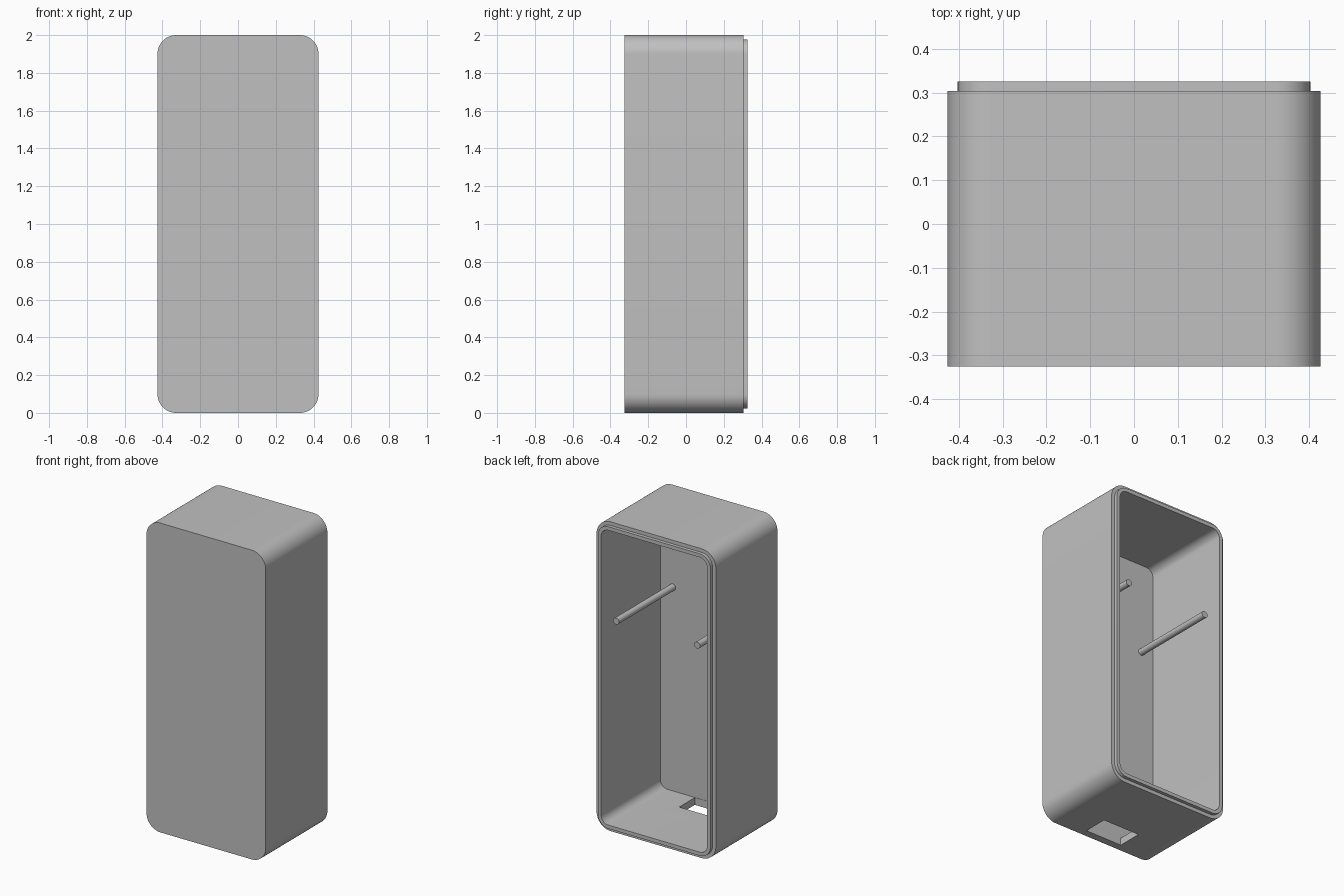
import bpy, bmesh, math
from mathutils import Vector

if "Cube" in bpy.data.objects:
    bpy.data.objects.remove(bpy.data.objects["Cube"])

WIDTH, HEIGHT, RADIUS = 0.853, 2.0, 0.1
FRONT, STEP, BACK = -0.326, 0.304, 0.326
WALL = 0.047
LIP = WALL / 2
CORNER_STEPS = 12

grey = bpy.data.materials.new("plain grey")
grey.use_nodes = True
colour = (0.53, 0.53, 0.53, 1)
grey.diffuse_color = colour
grey.node_tree.nodes["Principled BSDF"].inputs["Base Color"].default_value = colour


def make_object(name, bm):
    bmesh.ops.recalc_face_normals(bm, faces=bm.faces)
    mesh = bpy.data.meshes.new(name)
    bm.to_mesh(mesh)
    bm.free()
    mesh.materials.append(grey)
    obj = bpy.data.objects.new(name, mesh)
    bpy.context.collection.objects.link(obj)
    return obj


def activate(obj):
    bpy.ops.object.select_all(action='DESELECT')
    obj.select_set(True)
    bpy.context.view_layer.objects.active = obj


def smooth(obj):
    activate(obj)
    bpy.ops.object.shade_smooth_by_angle(angle=math.radians(30))


def rounded_ring(bm, inset, y):
    """Rounded rectangle of vertices in the xz plane, shrunk by inset."""
    radius = RADIUS - inset
    cx, cz = WIDTH / 2 - RADIUS, HEIGHT / 2 - RADIUS
    ring = []
    for quarter, (sx, sz) in enumerate([(1, 1), (-1, 1), (-1, -1), (1, -1)]):
        for i in range(CORNER_STEPS + 1):
            a = (quarter + i / CORNER_STEPS) * math.pi / 2
            ring.append(bm.verts.new((sx * cx + radius * math.cos(a), y,
                                      HEIGHT / 2 + sz * cz + radius * math.sin(a))))
    return ring


# Hollow case: outer wall, step, raised lip, inner wall
bm = bmesh.new()
profile = [(0, FRONT), (0, STEP), (LIP, STEP), (LIP, BACK), (WALL, BACK), (WALL, FRONT + WALL)]
rings = [rounded_ring(bm, inset, y) for inset, y in profile]
for a, b in zip(rings, rings[1:]):
    for i in range(len(a)):
        j = (i + 1) % len(a)
        bm.faces.new((a[i], a[j], b[j], b[i]))
bm.faces.new(rings[0])
bm.faces.new(rings[-1])
case = make_object("case", bm)

# Rectangular slot through the floor, against the front wall
bm = bmesh.new()
bmesh.ops.create_cube(bm, size=1)
bmesh.ops.scale(bm, vec=Vector((0.262, 0.16, 0.2)), verts=bm.verts)
bmesh.ops.translate(bm, vec=Vector((0, -0.197, 0)), verts=bm.verts)
cutter = make_object("slot_cutter", bm)
cutter.hide_render = True
cut = case.modifiers.new("slot", 'BOOLEAN')
cut.operation = 'DIFFERENCE'
cut.solver = 'EXACT'
cut.object = cutter
activate(case)
bpy.ops.object.modifier_apply(modifier=cut.name)
bpy.data.objects.remove(cutter)
smooth(case)

# Two long pegs standing on the inside of the front wall
peg_start, peg_end = FRONT + WALL - 0.01, 0.3
for side, name in ((1, "left_peg"), (-1, "right_peg")):
    bpy.ops.mesh.primitive_cylinder_add(
        vertices=32, radius=0.021, depth=peg_end - peg_start,
        location=(side * 0.29, (peg_start + peg_end) / 2, 1.365),
        rotation=(math.pi / 2, 0, 0))
    peg = bpy.context.object
    peg.name = name
    peg.data.materials.append(grey)
    smooth(peg)
